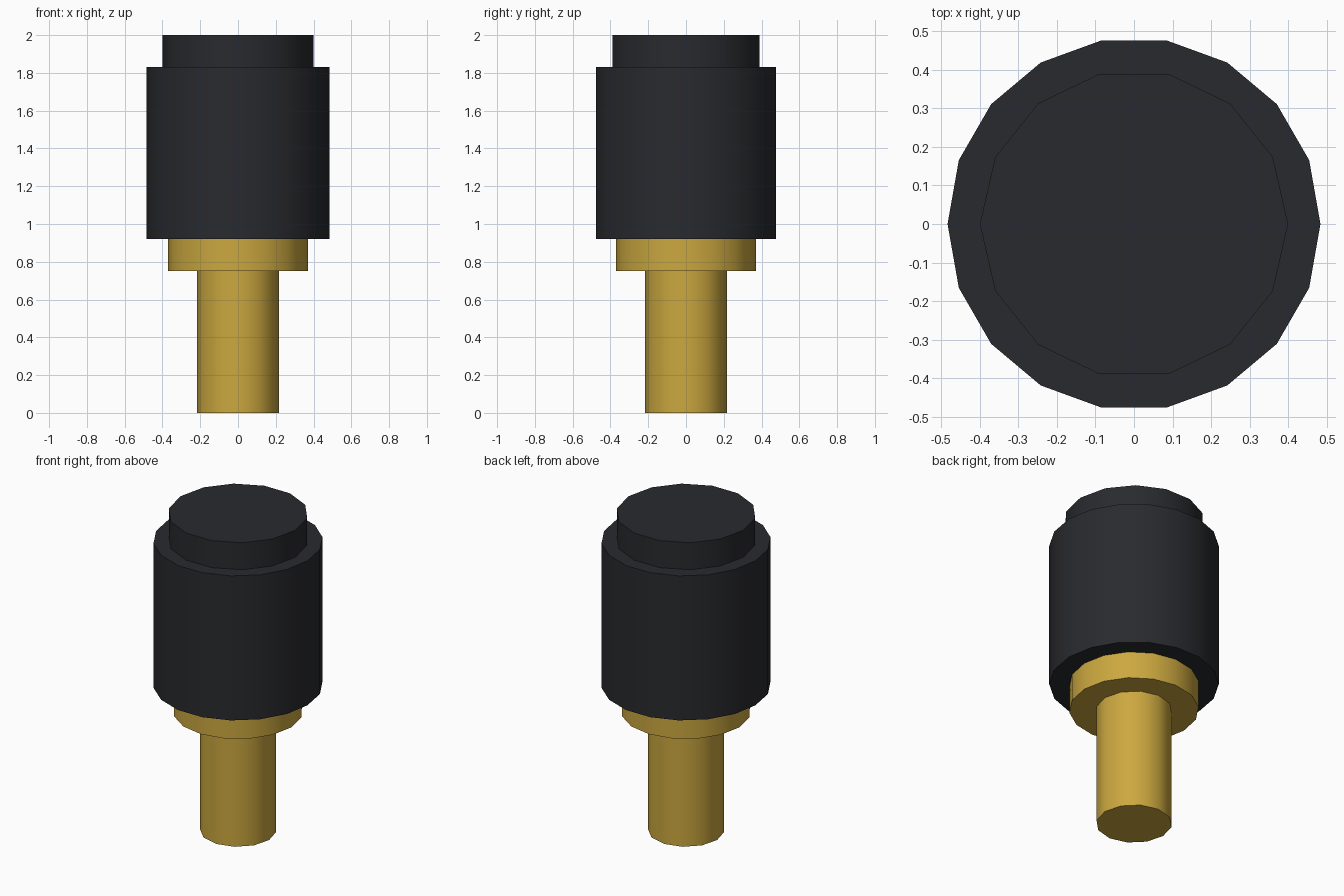
import bpy, math

if "Cube" in bpy.data.objects:
    bpy.data.objects.remove(bpy.data.objects["Cube"])


def material(name, rgb):
    m = bpy.data.materials.new(name)
    m.diffuse_color = (*rgb, 1)
    m.use_nodes = True
    m.node_tree.nodes["Principled BSDF"].inputs["Base Color"].default_value = m.diffuse_color
    return m


black = material("black_plastic", (0.022, 0.023, 0.027))
brass = material("brass", (0.60, 0.39, 0.05))


def cylinder(name, sides, radius, z0, z1, mat):
    # first corner sits on the +x axis
    bpy.ops.mesh.primitive_cylinder_add(
        vertices=sides, radius=radius, depth=z1 - z0,
        location=(0, 0, (z0 + z1) / 2), rotation=(0, 0, math.pi / 2))
    ob = bpy.context.object
    ob.name = name
    ob.data.materials.append(mat)
    bpy.ops.object.transform_apply(location=True, rotation=True, scale=True)
    bpy.ops.object.shade_smooth_by_angle(angle=math.radians(35))
    return ob


# Pin and flange at the bottom
cylinder("pin", 12, 0.217, 0.0, 0.75, brass)
cylinder("flange", 16, 0.37, 0.75, 0.92, brass)

# Black housing with a smaller cap on top
cylinder("housing", 18, 0.484, 0.92, 1.83, black)
cylinder("cap", 14, 0.40, 1.83, 2.0, black)
